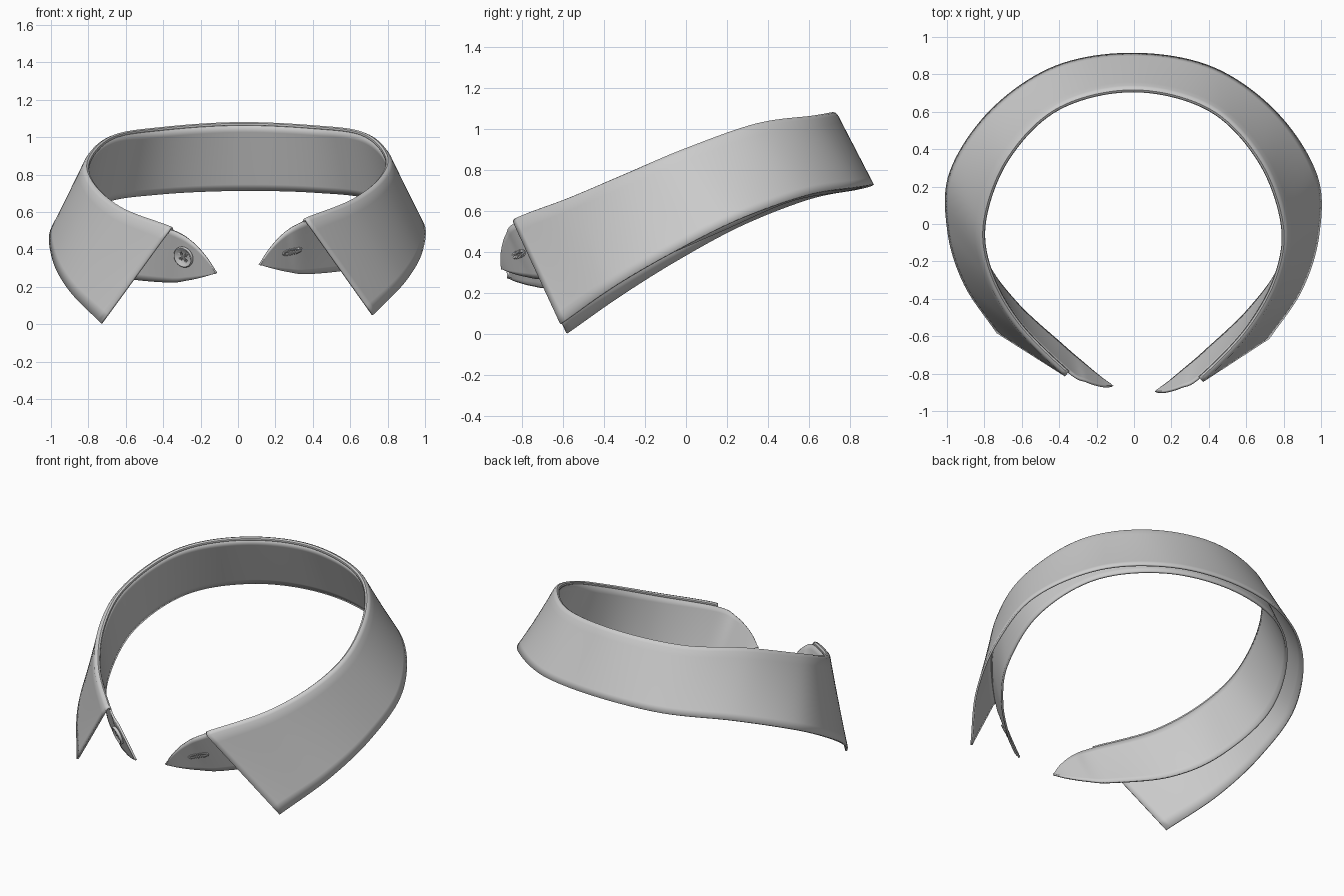
import bpy, bmesh, math
from mathutils import Vector, Matrix

if "Cube" in bpy.data.objects:
    bpy.data.objects.remove(bpy.data.objects["Cube"])

# Guide curves, centre back -> right front (the left side is mirrored)
FOLD = [(0, .71, 1.075), (.4, .61, 1.058), (.665, .34, 1.02), (.79, 0, .9), (.755, -.28, .78),
        (.6, -.56, .66), (.35, -.82, .56), (.25, -.873, .5), (.17, -.897, .415), (.115, -.898, .33)]
BASE = [(0, .86, .715), (.42, .77, .705), (.72, .5, .665), (.86, .16, .53), (.79, -.2, .385),
        (.62, -.45, .3), (.38, -.68, .27), (.27, -.775, .28), (.18, -.85, .3), (.115, -.896, .32)]
EDGE = [(0, .91, .725), (.42, .835, .715), (.76, .595, .678), (.975, .26, .56), (.985, -.06, .4),
        (.895, -.35, .232), (.72, -.61, .05)]


def both_sides(pts):
    # The left side sits a touch lower and further back
    left = []
    for i, (x, y, z) in enumerate(pts):
        w = min(1, i / 5)
        left.append(Vector((-x - .01 * w * (x > .5), y + .03 * w, z - .045 * w)))
    return left[:0:-1] + [Vector(p) for p in pts]


FOLD, BASE, EDGE = map(both_sides, (FOLD, BASE, EDGE))


def spline(pts, u):
    # Catmull-Rom, u = 0 at centre back
    n = len(pts)
    f = min(max(u + n // 2, 0), n - 1)
    i = min(int(f), n - 2)
    t = f - i
    b, c = pts[i], pts[i + 1]
    a = pts[i - 1] if i > 0 else 2 * b - c
    d = pts[i + 2] if i + 2 < n else 2 * c - b
    return .5 * (2 * b + (c - a) * t + (2 * a - 5 * b + 4 * c - d) * t * t
                 + (3 * b - a - 3 * c + d) * t ** 3)


UP = Vector((0, 0, 1))


def stand_point(u, s):
    return spline(BASE, u).lerp(spline(FOLD, u) - UP * .012, s)


def leaf_section(u):
    f, e = spline(FOLD, u), spline(EDGE, u)
    n = UP.cross(spline(FOLD, u + .02) - spline(FOLD, u - .02))
    n.normalize()
    start = f + n * .026 - UP * .014
    roll = [f - UP * .012, f + n * .002 - UP * .004, f + n * .008, f + n * .017 - UP * .003]
    return roll + [start.lerp(e, k / 10) for k in range(11)]


def add_object(name, bm, angle=40):
    bmesh.ops.recalc_face_normals(bm, faces=bm.faces)
    me = bpy.data.meshes.new(name)
    bm.to_mesh(me)
    bm.free()
    ob = bpy.data.objects.new(name, me)
    bpy.context.collection.objects.link(ob)
    bpy.ops.object.select_all(action='DESELECT')
    ob.select_set(True)
    bpy.context.view_layer.objects.active = ob
    bpy.ops.object.shade_smooth_by_angle(angle=math.radians(angle))
    return ob


def cloth(name, sections):
    bm = bmesh.new()
    rows = [[bm.verts.new(p) for p in sec] for sec in sections]
    for a, b in zip(rows, rows[1:]):
        for k in range(len(a) - 1):
            bm.faces.new((a[k], a[k + 1], b[k + 1], b[k]))
    ob = add_object(name, bm)
    mod = ob.modifiers.new("thickness", 'SOLIDIFY')
    mod.thickness = .012
    mod.offset = 0
    return ob


def frame(u, s):
    # Local axes on the outside of the stand
    x = (stand_point(u + .05, s) - stand_point(u - .05, s)).normalized()
    v = stand_point(u, s + .05) - stand_point(u, s - .05)
    z = v.cross(x).normalized()
    m = Matrix((x, z.cross(x), z)).transposed().to_4x4()
    m.translation = stand_point(u, s) + z * .006
    return m


# Collar stand and turned-down leaf
cloth("collar_stand", [[stand_point(i / 10, k / 10) for k in range(11)] for i in range(-90, 91)])
cloth("collar_leaf", [leaf_section(i / 10) for i in range(-60, 61)])

# Button with raised rim
place = frame(-6.7, .58)
bm = bmesh.new()
profile = [(0, 0), (.052, 0), (.058, .006), (.058, .014), (.053, .019), (.046, .018), (.04, .011), (0, .011)]
vs = [bm.verts.new((r, 0, z)) for r, z in profile]
es = [bm.edges.new(p) for p in zip(vs, vs[1:])]
bmesh.ops.spin(bm, geom=vs + es, cent=(0, 0, 0), axis=(0, 0, 1), angle=math.tau, steps=40)
bmesh.ops.remove_doubles(bm, verts=bm.verts, dist=.0001)
button = add_object("button", bm, 50)
button.matrix_world = place

# Four thread holes
bm = bmesh.new()
corners = [(x, y) for x in (-.015, .015) for y in (-.015, .015)]
for x, y in corners:
    bmesh.ops.create_cone(bm, cap_ends=True, segments=16, radius1=.008, radius2=.008, depth=.08,
                          matrix=Matrix.Translation((x, y, 0)))
cutter = add_object("button_hole_cutter", bm)
cutter.matrix_world = place
cutter.hide_render = True
cutter.hide_set(True)
cut = button.modifiers.new("holes", 'BOOLEAN')
cut.object = cutter
cut.solver = 'EXACT'

# Crossed thread
bm = bmesh.new()
for a in (45, 135):
    bmesh.ops.create_cone(bm, cap_ends=True, segments=10, radius1=.004, radius2=.004, depth=.042,
                          matrix=Matrix.Translation((0, 0, .012)) @ Matrix.Rotation(math.radians(a), 4, 'Z')
                          @ Matrix.Rotation(math.pi / 2, 4, 'Y'))
add_object("button_thread", bm).matrix_world = place

# Stitched buttonhole: short threads laid around a narrow slot
bm = bmesh.new()
for i in range(36):
    a = math.tau * i / 36
    c, s = math.cos(a), math.sin(a)
    pos = Matrix.Translation((.042 * c + .012 * max(-1, min(1, c * 3)), .011 * s, .001))
    turn = Matrix.Rotation(math.atan2(s, c * .3), 4, 'Z')
    bmesh.ops.create_uvsphere(bm, u_segments=8, v_segments=6, radius=1,
                              matrix=pos @ turn @ Matrix.Diagonal((.009, .0042, .006, 1)))
add_object("buttonhole_stitching", bm, 60).matrix_world = frame(6.7, .5)
